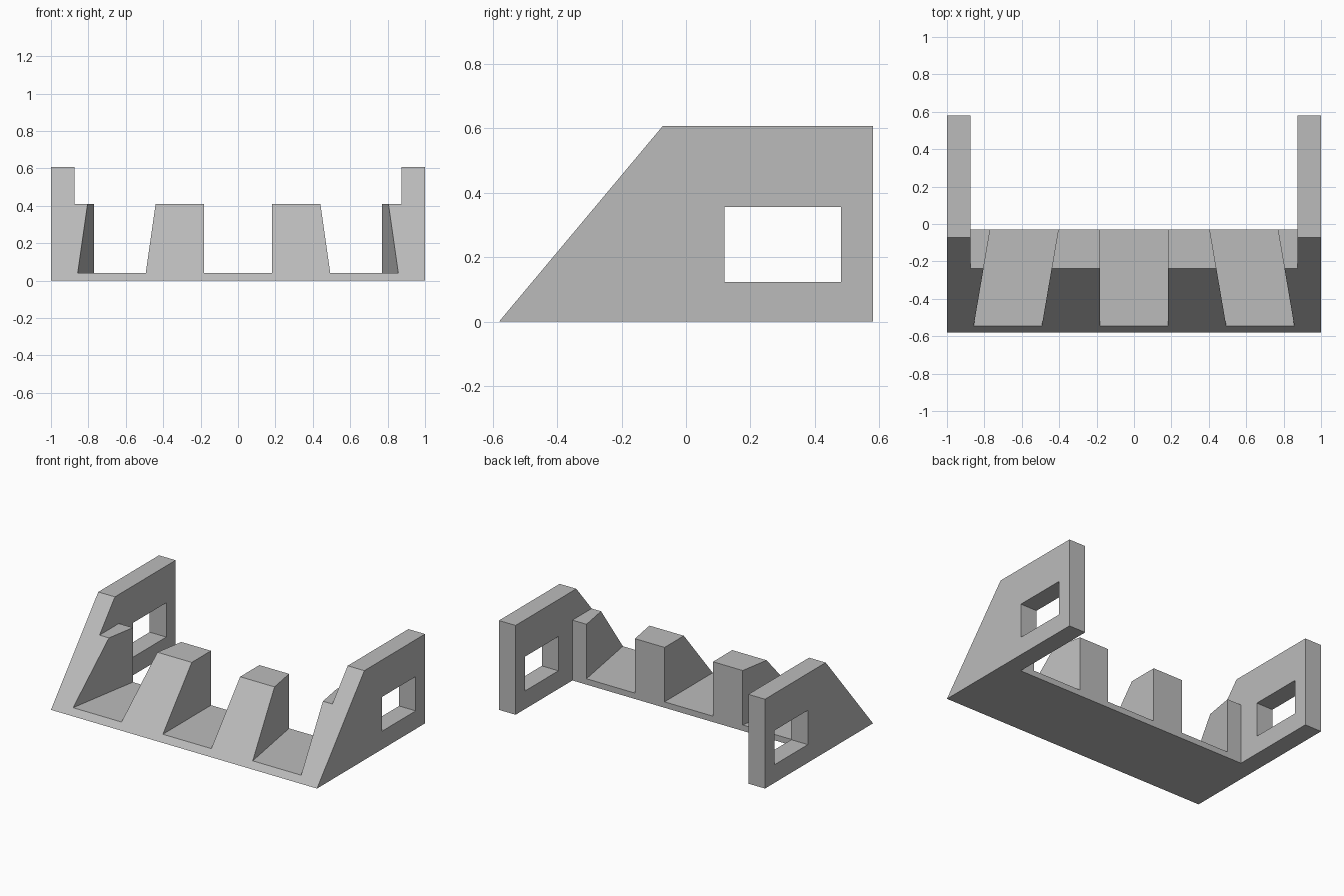
import bpy
import bmesh
from mathutils import Vector

if "Cube" in bpy.data.objects:
    bpy.data.objects.remove(bpy.data.objects["Cube"], do_unlink=True)

# Plain grey plastic
grey = bpy.data.materials.new("light_grey")
grey.use_nodes = True
grey.diffuse_color = (0.5, 0.5, 0.5, 1)
grey.node_tree.nodes["Principled BSDF"].inputs["Base Color"].default_value = (0.5, 0.5, 0.5, 1)


def prism(name, outline, offset):
    """Extrude a closed 3D outline along an offset vector."""
    bm = bmesh.new()
    face = bm.faces.new([bm.verts.new(p) for p in outline])
    extruded = bmesh.ops.extrude_face_region(bm, geom=[face])["geom"]
    moved = [v for v in extruded if isinstance(v, bmesh.types.BMVert)]
    bmesh.ops.translate(bm, verts=moved, vec=Vector(offset))
    bmesh.ops.recalc_face_normals(bm, faces=bm.faces)
    mesh = bpy.data.meshes.new(name)
    bm.to_mesh(mesh)
    bm.free()
    mesh.materials.append(grey)
    obj = bpy.data.objects.new(name, mesh)
    bpy.context.collection.objects.link(obj)
    return obj


def box(name, x, y, z):
    outline = [(x[0], y[0], z[0]), (x[1], y[0], z[0]), (x[1], y[1], z[0]), (x[0], y[1], z[0])]
    return prism(name, outline, (0, 0, z[1] - z[0]))


def carve(body, cutter):
    """Subtract the cutter from the body and discard it."""
    cutter.hide_render = True
    mod = body.modifiers.new("cut", "BOOLEAN")
    mod.operation = "DIFFERENCE"
    mod.solver = "EXACT"
    mod.object = cutter
    bpy.context.view_layer.objects.active = body
    bpy.ops.object.modifier_apply(modifier=mod.name)
    bpy.data.objects.remove(cutter, do_unlink=True)


HALF_DEPTH, HEIGHT = 0.58, 0.607
PANEL_INNER, BAR_BACK, BAR_TOP, FLOOR = 0.875, -0.03, 0.41, 0.04

# Slanted frame: side panels and front bar share one profile
profile = [(-HALF_DEPTH, 0), (HALF_DEPTH, 0), (HALF_DEPTH, HEIGHT), (-0.072, HEIGHT)]
frame = prism("slotted_frame", [(-1, y, z) for y, z in profile], (2, 0, 0))

# Open space behind and above the front bar
inner = (-PANEL_INNER, PANEL_INNER)
carve(frame, box("rear_opening", inner, (BAR_BACK, 1), (-1, 1)))
carve(frame, box("bar_top_cut", inner, (-1, 0.1), (BAR_TOP, 1)))

# Windows through both side panels
carve(frame, box("side_window", (-2, 2), (0.12, 0.48), (0.123, 0.356)))

# Three slots: a straight centre slot and two that splay outward to the front
SLOT_WIDTH = 0.364


def slot(name, front_x, back_x):
    """Slot floor outline, extended past the bar at both ends."""
    front_y, back_y = -0.545, BAR_BACK
    lean = (back_x - front_x) / (back_y - front_y)
    outline = []
    for y, sides in ((front_y - 0.1, (-1, 1)), (back_y + 0.1, (1, -1))):
        x = front_x + lean * (y - front_y)
        outline += [(x + s * SLOT_WIDTH / 2, y, FLOOR) for s in sides]
    return prism(name, outline, (0, 0, BAR_TOP))


carve(frame, slot("centre_slot", 0, 0))
for side, label in ((1, "left"), (-1, "right")):
    carve(frame, slot(label + "_slot", side * 0.675, side * 0.587))
